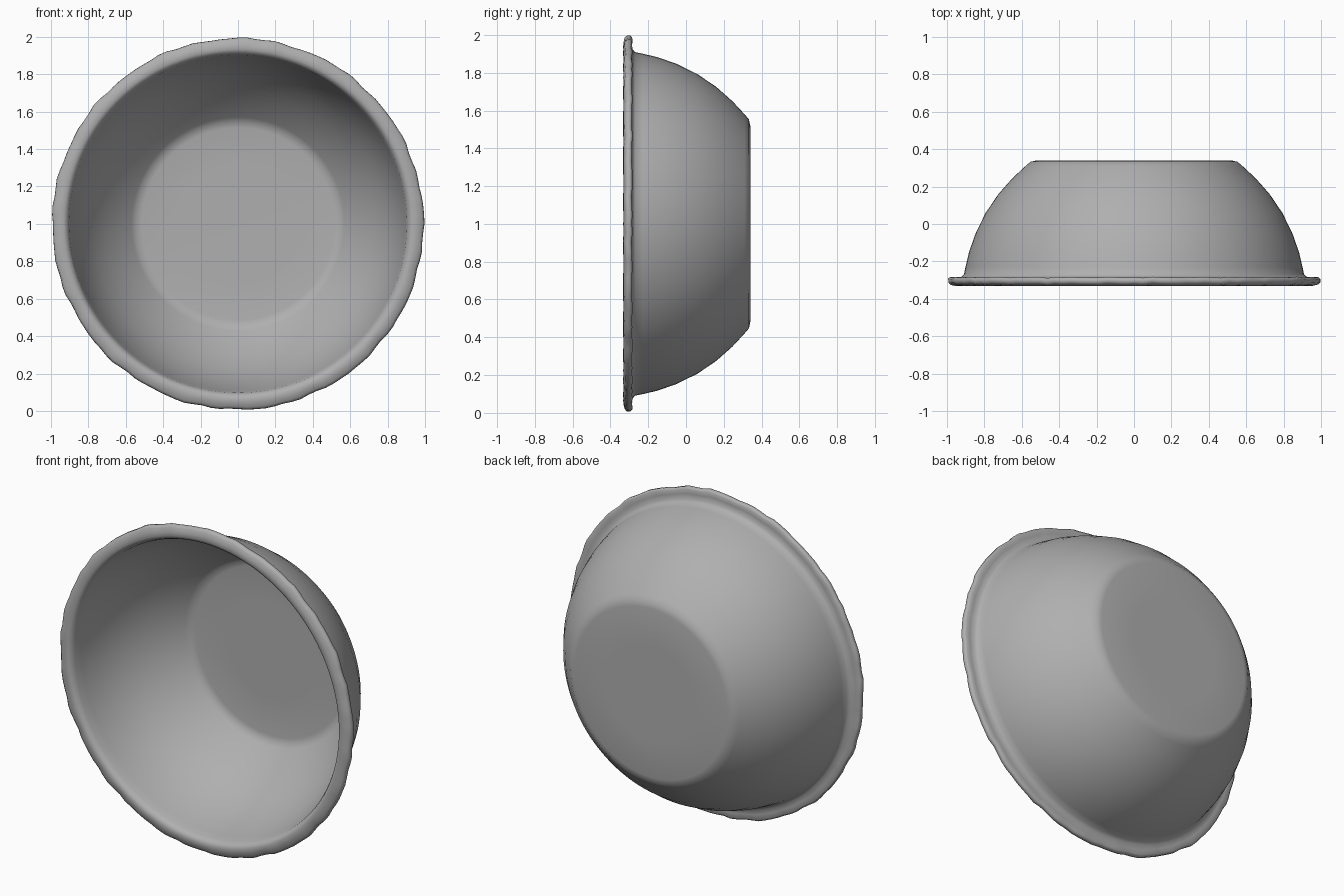
import bpy, bmesh, math

if "Cube" in bpy.data.objects:
    bpy.data.objects.remove(bpy.data.objects["Cube"])

SEG = 128
# Profile (radius, y): outer floor, outer wall, flared lip, inner wall, inner floor
PROFILE = [
    (0.30, 0.34), (0.52, 0.34), (0.553, 0.333), (0.58, 0.31), (0.65, 0.245),
    (0.725, 0.16), (0.793, 0.06), (0.847, -0.05), (0.882, -0.15), (0.901, -0.23),
    (0.909, -0.27), (0.925, -0.283), (0.955, -0.288), (0.982, -0.285),
    (0.993, -0.295), (0.992, -0.313), (0.98, -0.323), (0.955, -0.330),
    (0.932, -0.332), (0.914, -0.322), (0.903, -0.30), (0.894, -0.25),
    (0.868, -0.15), (0.833, -0.05), (0.779, 0.055), (0.711, 0.15),
    (0.636, 0.235), (0.57, 0.298), (0.548, 0.317), (0.515, 0.323), (0.30, 0.324),
]


def wobble(a):
    # Hand-made unevenness around the lip
    return (math.sin(13 * a + 1) + math.sin(29 * a) + 0.8 * math.sin(41 * a + 2)) / 2.8


def lathe(name, profile):
    bm = bmesh.new()
    rings = []
    for r, y in profile:
        lip = min(1, max(0, (r - 0.92) / 0.06))
        ring = []
        for i in range(SEG):
            a = 2 * math.pi * i / SEG
            rr = r + lip * 0.007 * wobble(a)
            yy = y + lip * 0.004 * wobble(a * 2 + 1)
            ring.append(bm.verts.new((rr * math.cos(a), yy, 1 + rr * math.sin(a))))
        rings.append(ring)
    for p, q in zip(rings, rings[1:]):
        for i in range(SEG):
            j = (i + 1) % SEG
            bm.faces.new((p[i], p[j], q[j], q[i]))
    # Close the floor, outside and inside
    for ring, y in ((rings[0], profile[0][1]), (rings[-1], profile[-1][1])):
        c = bm.verts.new((0, y, 1))
        for i in range(SEG):
            bm.faces.new((ring[i], ring[(i + 1) % SEG], c))
    bmesh.ops.recalc_face_normals(bm, faces=bm.faces)
    me = bpy.data.meshes.new(name)
    bm.to_mesh(me)
    bm.free()
    ob = bpy.data.objects.new(name, me)
    bpy.context.collection.objects.link(ob)
    me.polygons.foreach_set("use_smooth", [True] * len(me.polygons))
    return ob


# Bowl tipped on its side, opening toward the front
bowl = lathe("bowl", PROFILE)

# Darker grey finish
grey = bpy.data.materials.new("dark_grey")
grey.diffuse_color = (0.43, 0.43, 0.43, 1)
grey.use_nodes = True
grey.node_tree.nodes["Principled BSDF"].inputs["Base Color"].default_value = grey.diffuse_color
bowl.data.materials.append(grey)
